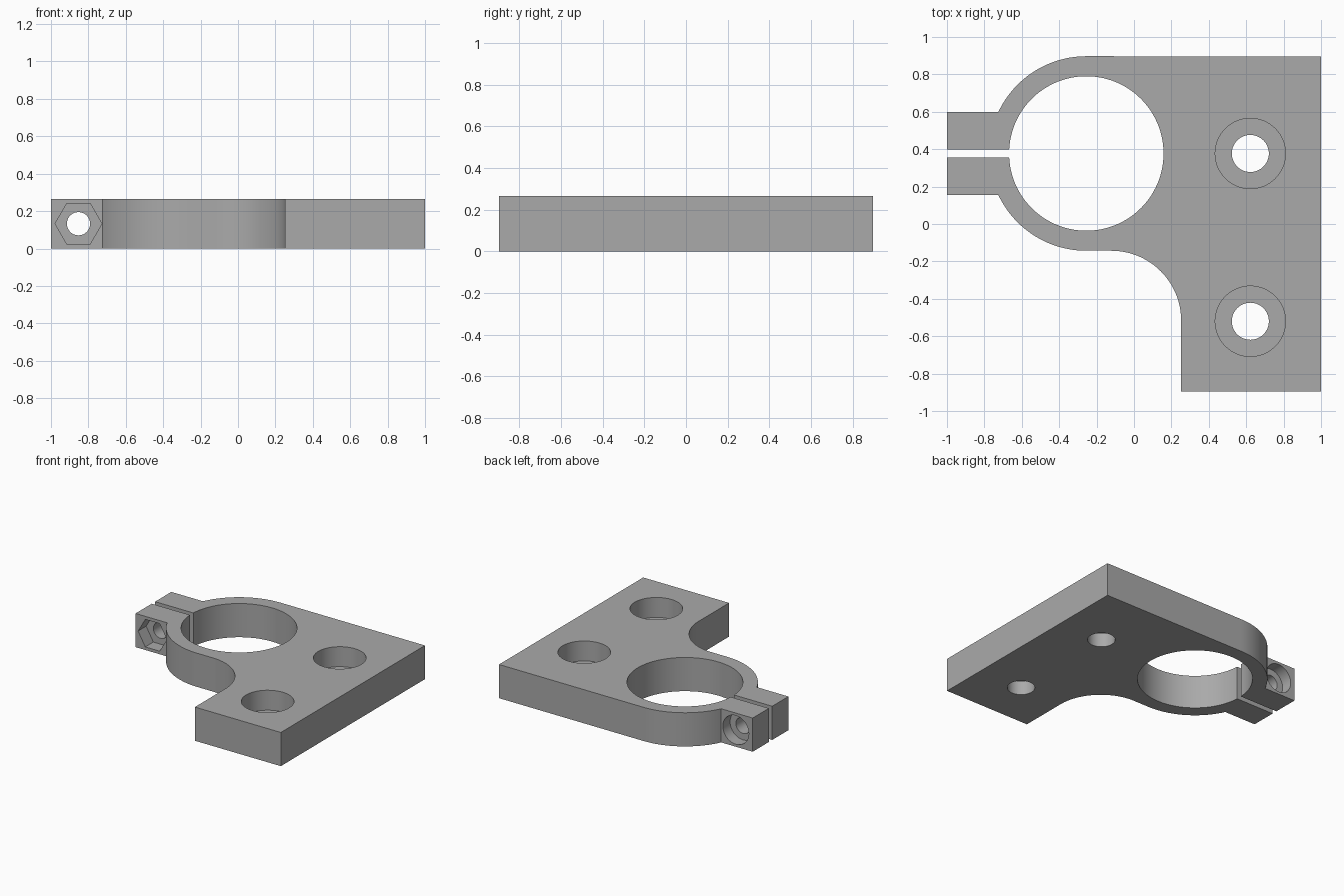
import bpy, bmesh
from math import pi, sin, cos, asin
from mathutils import Matrix, Vector

cube = bpy.data.objects.get("Cube")
if cube:
    bpy.data.objects.remove(cube, do_unlink=True)

H = 0.265                      # plate thickness
CX, CY = -0.255, 0.377         # clamp ring centre
OUTER, BORE = 0.52, 0.413      # ring radii
LUG, GAP = 0.222, 0.021        # half widths of lugs and slot
BACK, LEG = 0.896, 0.252       # back edge, inner side of leg
FILLET = 0.373

grey = bpy.data.materials.new("mid_grey")
grey.use_nodes = True
colour = (0.4, 0.4, 0.4, 1)
grey.diffuse_color = colour
grey.node_tree.nodes["Principled BSDF"].inputs["Base Color"].default_value = colour


def arc(cx, cy, r, a0, a1, n):
    return [(cx + r * cos(a0 + (a1 - a0) * i / n),
             cy + r * sin(a0 + (a1 - a0) * i / n)) for i in range(n + 1)]


def finish(bm, name):
    bmesh.ops.recalc_face_normals(bm, faces=bm.faces)
    mesh = bpy.data.meshes.new(name)
    bm.to_mesh(mesh)
    bm.free()
    mesh.materials.append(grey)
    obj = bpy.data.objects.new(name, mesh)
    bpy.context.collection.objects.link(obj)
    return obj


# Plate outline, including the split clamp ring and its bore
lug_a, gap_a = asin(LUG / OUTER), asin(GAP / BORE)
outline = [(-1, CY + GAP), (-1, CY + LUG)]
outline += arc(CX, CY, OUTER, pi - lug_a, pi / 2, 32)
outline += [(1, BACK), (1, -BACK), (LEG, -BACK)]
outline += arc(LEG - FILLET, CY - OUTER - FILLET, FILLET, 0, pi / 2, 32)
outline += arc(CX, CY, OUTER, -pi / 2, lug_a - pi, 32)
outline += [(-1, CY - LUG), (-1, CY - GAP)]
outline += arc(CX, CY, BORE, gap_a - pi, pi - gap_a, 120)

bm = bmesh.new()
base = bm.faces.new([bm.verts.new((x, y, 0)) for x, y in outline])
top = bmesh.ops.extrude_face_region(bm, geom=[base])
bmesh.ops.translate(bm, vec=(0, 0, H),
                    verts=[v for v in top["geom"] if isinstance(v, bmesh.types.BMVert)])
plate = finish(bm, "clamp_plate")


def drill(name, radius, start, end, sides=64):
    """Cut a straight hole between two points."""
    start, end = Vector(start), Vector(end)
    axis = end - start
    turn = Matrix.Rotation(pi / 2, 4, 'X') if abs(axis.y) > 0 else Matrix()
    # A hexagon keeps its corners pointing sideways
    spin = Matrix.Rotation(pi / 2 if sides == 6 else 0, 4, 'Z')
    bm = bmesh.new()
    bmesh.ops.create_cone(bm, cap_ends=True, segments=sides, radius1=radius, radius2=radius,
                          depth=axis.length,
                          matrix=Matrix.Translation((start + end) / 2) @ turn @ spin)
    cutter = finish(bm, name)
    cutter.hide_render = True
    cutter.hide_viewport = True
    mod = plate.modifiers.new(name, 'BOOLEAN')
    mod.operation = 'DIFFERENCE'
    mod.solver = 'EXACT'
    mod.object = cutter
    return cutter


# Mounting holes with counterbores
cutters = []
for label, y in (("back", CY), ("front", -0.52)):
    cutters.append(drill(label + "_mount_hole", 0.099, (0.622, y, -0.1), (0.622, y, H + 0.1)))
    cutters.append(drill(label + "_counterbore", 0.188, (0.622, y, H - 0.157), (0.622, y, H + 0.1)))

# Clamp bolt: through hole, hexagonal nut pocket, round head pocket
bx, bz = -0.853, H / 2
cutters.append(drill("bolt_hole", 0.062, (bx, 0, bz), (bx, 0.8, bz)))
cutters.append(drill("nut_pocket", 0.125, (bx, 0, bz), (bx, CY - LUG + 0.1, bz), 6))
cutters.append(drill("bolt_head_pocket", 0.113, (bx, CY + LUG - 0.09, bz), (bx, 0.8, bz)))

# Apply the cuts and shade the curved walls smoothly
bpy.ops.object.select_all(action='DESELECT')
plate.select_set(True)
bpy.context.view_layer.objects.active = plate
for mod in list(plate.modifiers):
    bpy.ops.object.modifier_apply(modifier=mod.name)
for cutter in cutters:
    bpy.data.objects.remove(cutter, do_unlink=True)
bpy.ops.object.shade_smooth_by_angle(angle=pi / 6)
